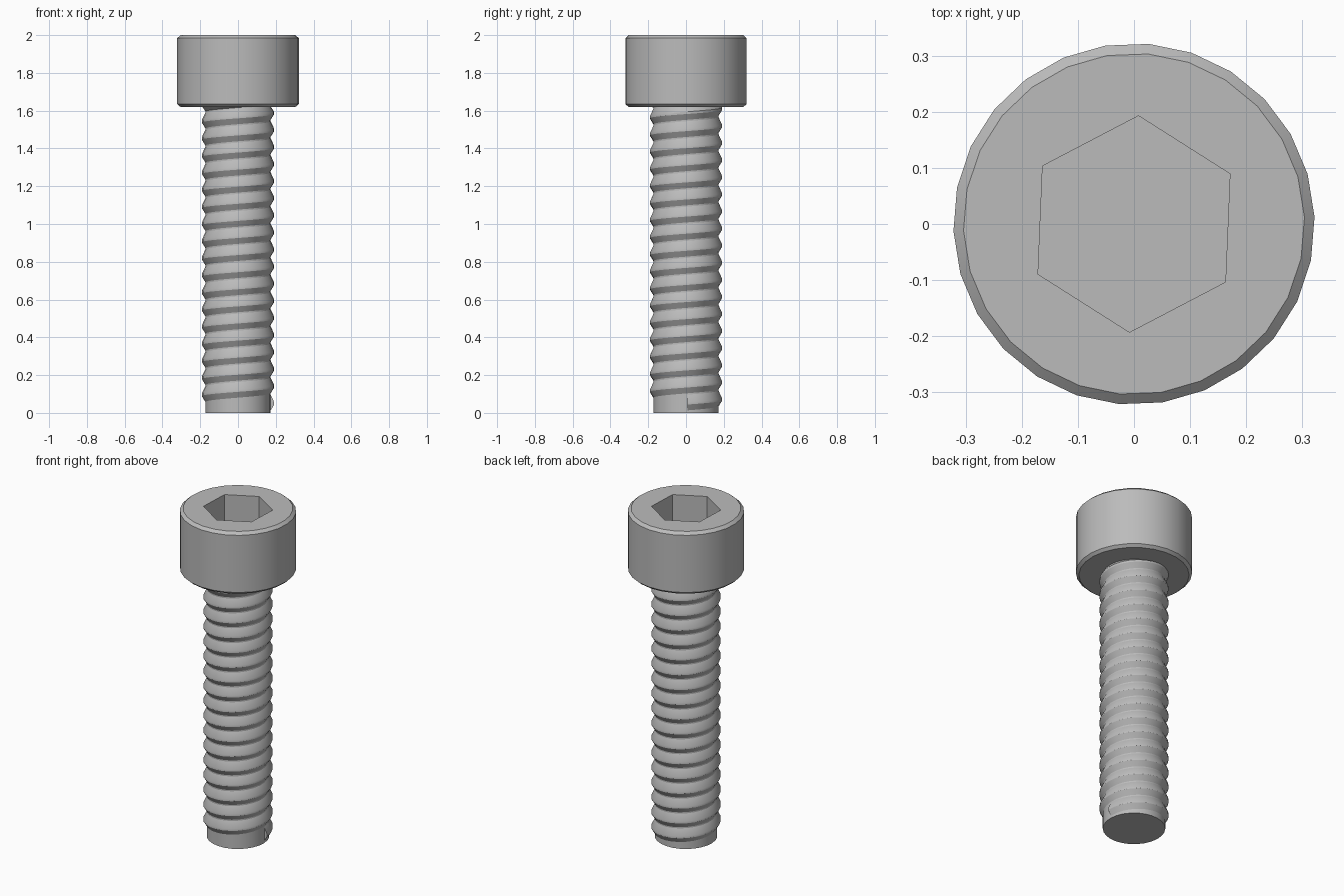
import bpy, bmesh
from math import cos, sin, pi, radians

cube = bpy.data.objects.get("Cube")
if cube:
    bpy.data.objects.remove(cube)

steel = bpy.data.materials.new("grey steel")
steel.use_nodes = True
colour = (0.5, 0.5, 0.5, 1)
steel.diffuse_color = colour
steel.node_tree.nodes["Principled BSDF"].inputs["Base Color"].default_value = colour

HEAD_BASE, TOP = 1.62, 2.0
PITCH, ROOT, CREST = 0.0905, 0.173, 0.192
SIDES = 26


def ring(bm, radius, z, sides, phase):
    return [bm.verts.new((radius * cos(phase + 2 * pi * i / sides),
                          radius * sin(phase + 2 * pi * i / sides), z))
            for i in range(sides)]


def bridge(bm, low, high):
    n = len(low)
    for i in range(n):
        j = (i + 1) % n
        bm.faces.new((low[i], low[j], high[j], high[i]))


def finish(bm, name):
    bmesh.ops.recalc_face_normals(bm, faces=bm.faces)
    mesh = bpy.data.meshes.new(name)
    bm.to_mesh(mesh)
    bm.free()
    mesh.materials.append(steel)
    obj = bpy.data.objects.new(name, mesh)
    bpy.context.collection.objects.link(obj)
    bpy.ops.object.select_all(action="DESELECT")
    obj.select_set(True)
    bpy.context.view_layer.objects.active = obj
    bpy.ops.object.shade_smooth_by_angle(angle=radians(30))
    return obj


# Chamfered head with a hexagonal socket sunk into its top
bm = bmesh.new()
phase = radians(2.2)
profile = [(0.305, HEAD_BASE), (0.322, HEAD_BASE + 0.015),
           (0.322, TOP - 0.016), (0.304, TOP)]
rings = [ring(bm, r, z, SIDES, phase) for r, z in profile]
for low, high in zip(rings, rings[1:]):
    bridge(bm, low, high)
bm.faces.new(rings[0])
rim = ring(bm, 0.193, TOP, 6, radians(27.6))
floor = ring(bm, 0.193, TOP - 0.2, 6, radians(27.6))
bridge(bm, floor, rim)
bm.faces.new(floor)
edges = [bm.edges.get((loop[i - 1], loop[i])) for loop in (rings[-1], rim)
         for i in range(len(loop))]
bmesh.ops.triangle_fill(bm, edges=edges, use_beauty=True)
finish(bm, "head")

# Plain shank core, showing below the thread as the tip
bm = bmesh.new()
low = ring(bm, ROOT, 0, SIDES, phase)
high = ring(bm, ROOT, HEAD_BASE + 0.01, SIDES, phase)
bridge(bm, low, high)
bm.faces.new(low)
bm.faces.new(high)
finish(bm, "shank_core")

# Helical thread ridge: one cross-section swept up the shank
bm = bmesh.new()
section = [(ROOT - 0.002, 0), (CREST, 0.034), (CREST, 0.046), (ROOT - 0.002, PITCH)]
steps = int((HEAD_BASE - 0.01) / PITCH * SIDES)
previous = None
for s in range(steps + 1):
    angle = phase + 2 * pi * s / SIDES
    base = PITCH * s / SIDES + 0.01
    row = [bm.verts.new((r * cos(angle), r * sin(angle), min(base + dz, HEAD_BASE + 0.005)))
           for r, dz in section]
    if previous:
        for k in range(len(section) - 1):
            bm.faces.new((previous[k], row[k], row[k + 1], previous[k + 1]))
    else:
        bm.faces.new(row)
    previous = row
bm.faces.new(previous)
finish(bm, "thread")
